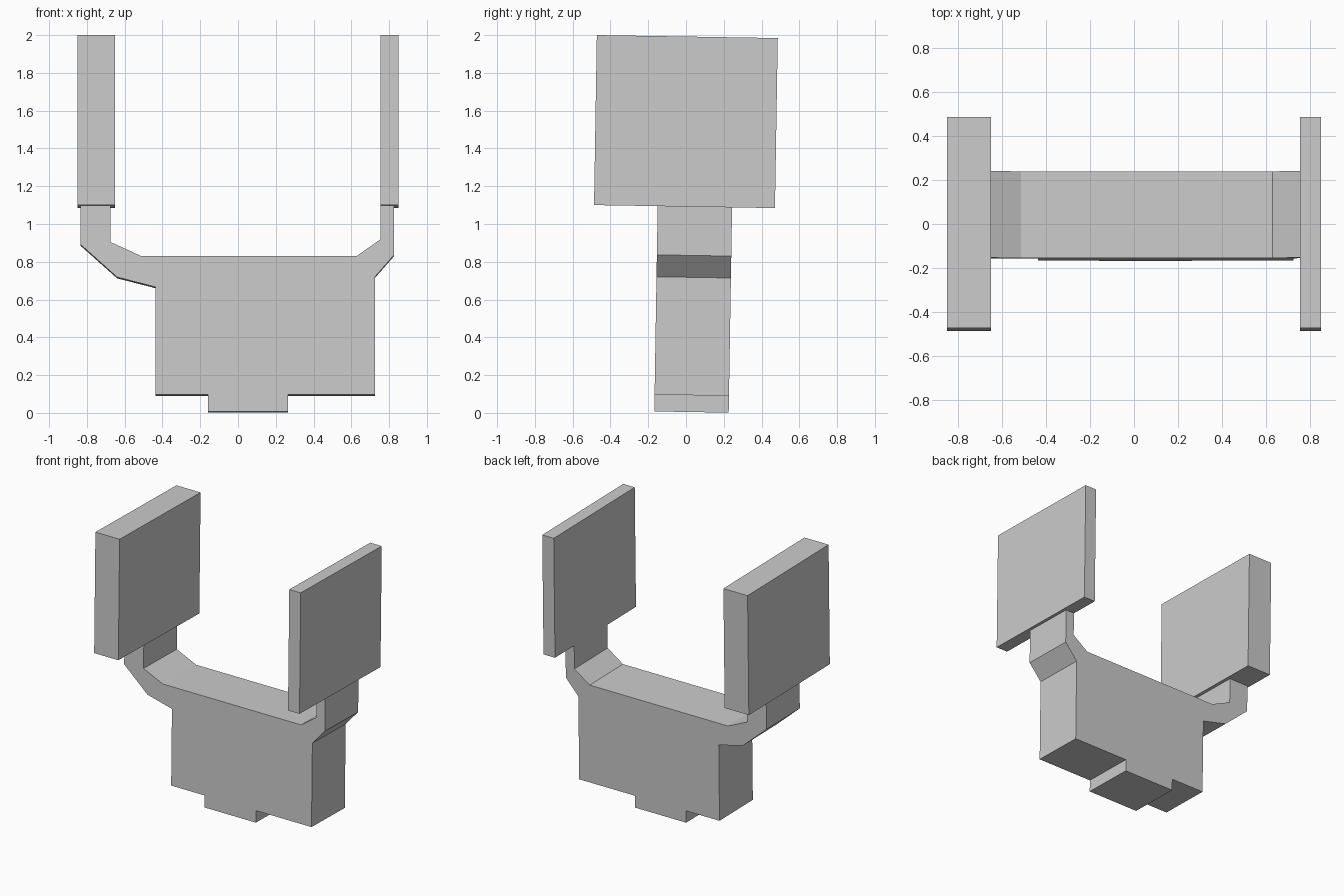
import bpy
import bmesh
from mathutils import Matrix, Vector

cube = bpy.data.objects.get("Cube")
if cube:
    bpy.data.objects.remove(cube, do_unlink=True)

GREY = (0.6, 0.6, 0.6, 1.0)
grey = bpy.data.materials.new("plain grey")
grey.use_nodes = True
grey.diffuse_color = GREY
grey.node_tree.nodes["Principled BSDF"].inputs["Base Color"].default_value = GREY

# The whole bracket leans very slightly backwards
LEAN = Matrix.Rotation(-0.0165, 4, 'X')


def extrude_profile(name, profile, y_front, y_back):
    """Extrude an x-z outline along y into a flat-faced solid."""
    bm = bmesh.new()
    face = bm.faces.new([bm.verts.new((x, y_front, z)) for x, z in profile])
    new = bmesh.ops.extrude_face_region(bm, geom=[face])["geom"]
    moved = [v for v in new if isinstance(v, bmesh.types.BMVert)]
    bmesh.ops.translate(bm, verts=moved, vec=Vector((0, y_back - y_front, 0)))
    bmesh.ops.recalc_face_normals(bm, faces=bm.faces)
    bm.transform(LEAN)
    mesh = bpy.data.meshes.new(name)
    bm.to_mesh(mesh)
    bm.free()
    mesh.materials.append(grey)
    obj = bpy.data.objects.new(name, mesh)
    bpy.context.collection.objects.link(obj)
    return obj


PLATE_BOTTOM, PLATE_TOP = 1.092, 1.992

# Yoke body: bottom tab, block and two bent arms in one outline
yoke = [
    (-0.16, 0.005), (0.265, 0.005), (0.265, 0.094), (0.725, 0.094),
    (0.725, 0.718), (0.827, 0.834), (0.827, PLATE_BOTTOM),
    (0.755, PLATE_BOTTOM), (0.755, 0.917), (0.63, 0.829),
    (-0.515, 0.829), (-0.675, 0.902), (-0.675, PLATE_BOTTOM),
    (-0.835, PLATE_BOTTOM), (-0.835, 0.89), (-0.64, 0.716),
    (-0.437, 0.664), (-0.437, 0.094), (-0.16, 0.094),
]
extrude_profile("yoke_body", yoke, -0.168, 0.226)

# Upright plates: thick one on the right, thin one on the left
for name, x0, x1 in (("right_plate", -0.85, -0.65), ("left_plate", 0.755, 0.85)):
    outline = [(x0, PLATE_BOTTOM), (x1, PLATE_BOTTOM), (x1, PLATE_TOP), (x0, PLATE_TOP)]
    extrude_profile(name, outline, -0.505, 0.453)
